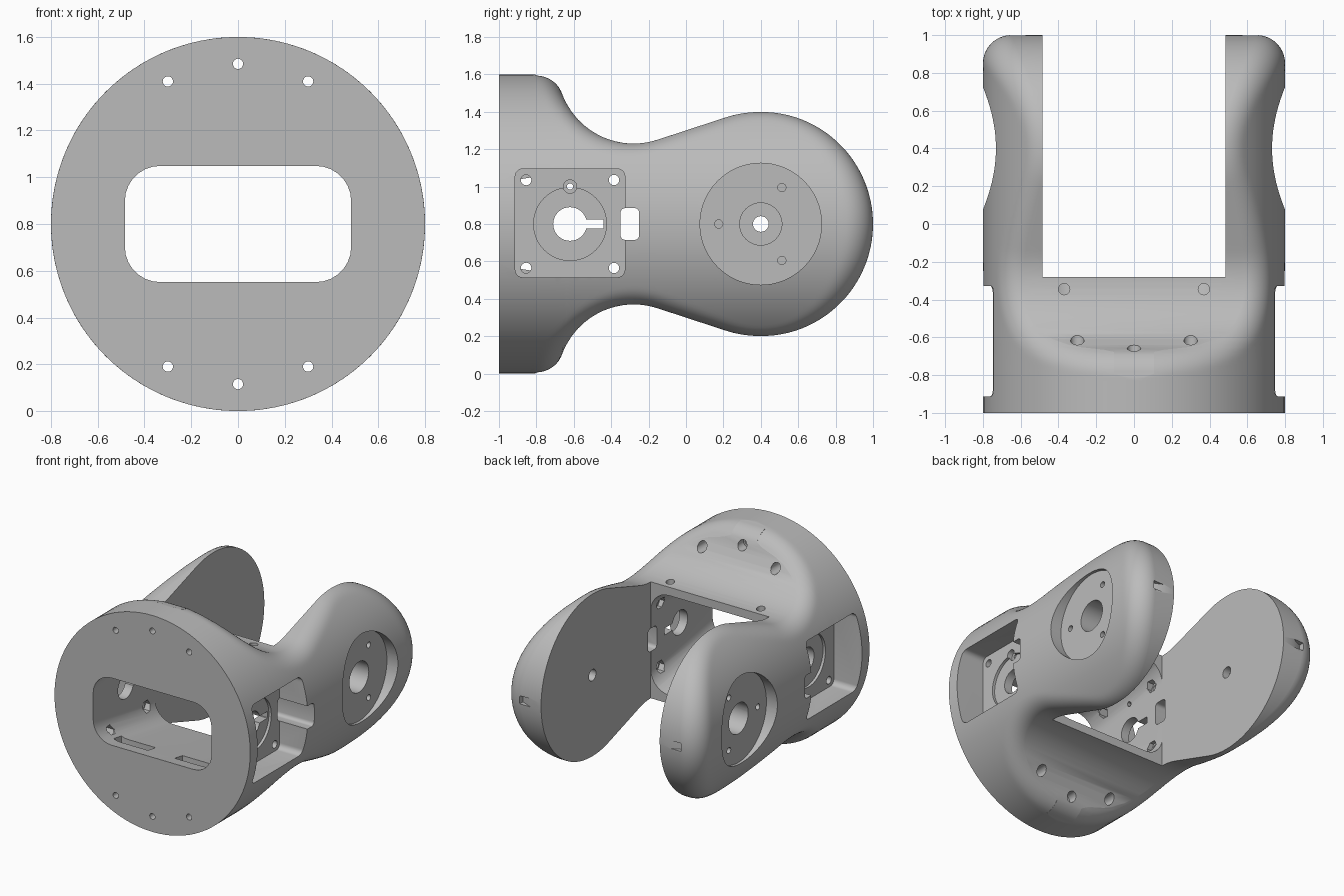
import bpy, bmesh, math
from math import sin, cos, pi, sqrt, hypot

if "Cube" in bpy.data.objects:
    bpy.data.objects.remove(bpy.data.objects["Cube"])

MID = 0.8       # height of the long axis
RAD = 0.8       # radius of the round body
EDGE = 0.15     # radius of the soft outer edge
INNER = 0.485   # half width of the fork gap

grey = bpy.data.materials.new("grey plastic")
grey.use_nodes = True
grey.diffuse_color = (0.5, 0.5, 0.5, 1)
grey.node_tree.nodes["Principled BSDF"].inputs["Base Color"].default_value = (0.5, 0.5, 0.5, 1)


def spread(a, b, n):
    return [a + (b - a) * i / (n - 1) for i in range(n)]


# Side profile, upper half: collar wall, waist arc, tangent line, round lobe.
# Each entry is (y, height above axis, inward normal y, inward normal z).
LOBE_Y, LOBE_R = 0.4, 0.6
WAIST_Y, WAIST_Z, WAIST_R = -0.28, 0.838, 0.408
TANGENT = math.radians(108)
profile = []
for t in spread(pi, TANGENT + pi, 90):
    profile.append((WAIST_Y + WAIST_R * cos(t), WAIST_Z + WAIST_R * sin(t), cos(t), sin(t)))
lobe = [(LOBE_Y + LOBE_R * cos(t), LOBE_R * sin(t), -cos(t), -sin(t)) for t in spread(TANGENT, 0, 100)]
for k in spread(0, 1, 30)[1:-1]:
    a, b = profile[89], lobe[0]
    profile.append((a[0] + (b[0] - a[0]) * k, a[1] + (b[1] - a[1]) * k, b[2], b[3]))
profile += lobe

# Centres of the ball that rolls along the soft edge
balls = []
for y, z, ny, nz in profile:
    cy, cz = y + EDGE * ny, z + EDGE * nz
    if abs(cz) <= RAD - EDGE:
        balls.append((cy, cz, sqrt((RAD - EDGE) ** 2 - cz * cz)))


def half_height(y):
    if y < profile[0][0]:
        return RAD
    for a, b in zip(profile, profile[1:]):
        if a[0] <= y <= b[0]:
            return a[1] + (b[1] - a[1]) * (y - a[0]) / (b[0] - a[0])
    return 0.0


def half_width(y, z):
    """Outer x of the body at (y, z), or None outside it."""
    z = abs(z)
    cz = z * (RAD - EDGE) / RAD
    if y < -0.9 or min(hypot(p[0] - y, p[1] - cz) for p in profile) >= EDGE:
        return sqrt(max(0, RAD * RAD - z * z))
    best = None
    for by, bz, bx in balls:
        d = (by - y) ** 2 + (bz - z) ** 2
        if d < (EDGE + 0.002) ** 2:
            x = bx + sqrt(max(0, EDGE * EDGE - d))
            if best is None or x > best:
                best = x
    return best


def finish(bm, name):
    bmesh.ops.recalc_face_normals(bm, faces=bm.faces)
    mesh = bpy.data.meshes.new(name)
    bm.to_mesh(mesh)
    bm.free()
    ob = bpy.data.objects.new(name, mesh)
    bpy.context.collection.objects.link(ob)
    return ob


# Solid body lofted from cross-sections
rows = [-1, -0.9] + spread(-0.83, -0.64, 16) + spread(-0.61, 0.36, 30)
rows += [LOBE_Y + LOBE_R * sin(t) for t in spread(0, 1.545, 26)]
bm = bmesh.new()
rings = []
for y in rows:
    low, high = 0.0, half_height(y)
    if half_width(y, high) is not None:
        low = high
    for _ in range(14):
        m = (low + high) / 2
        if half_width(y, m) is None:
            high = m
        else:
            low = m
    upper = []
    for t in spread(0, pi / 2, 25):
        z = low * sin(t)
        upper.append((max(0.001, half_width(y, z) or 0), z))
    side = [(x, -z) for x, z in reversed(upper[1:])] + upper
    loop = side + [(-x, z) for x, z in reversed(side)]
    rings.append([bm.verts.new((x, y, MID + z)) for x, z in loop])
for a, b in zip(rings, rings[1:]):
    for i in range(len(a)):
        j = (i + 1) % len(a)
        bm.faces.new((a[i], a[j], b[j], b[i]))
bm.faces.new(rings[0])
bm.faces.new(rings[-1])
body = finish(bm, "fork_bracket")
body.data.materials.append(grey)


# Cutter helpers
def rounded(cu, cv, hu, hv, r, n=8):
    pts = []
    for q, (su, sv) in enumerate(((1, 1), (-1, 1), (-1, -1), (1, -1))):
        for t in spread(q * pi / 2, (q + 1) * pi / 2, n):
            pts.append((cu + su * (hu - r) + r * cos(t), cv + sv * (hv - r) + r * sin(t)))
    return pts


def disc(cu, cv, r, n=32):
    return [(cu + r * cos(2 * pi * i / n), cv + r * sin(2 * pi * i / n)) for i in range(n)]


def prism(bm, axis, a, b, pts, end=None):
    place = {"x": lambda u, v, w: (w, u, v), "y": lambda u, v, w: (u, w, v),
             "z": lambda u, v, w: (u, v, w)}[axis]
    p = [bm.verts.new(place(u, v, a)) for u, v in pts]
    q = [bm.verts.new(place(u, v, b)) for u, v in (end or pts)]
    bm.faces.new(p)
    bm.faces.new(q)
    for i in range(len(p)):
        j = (i + 1) % len(p)
        bm.faces.new((p[i], p[j], q[j], q[i]))


def carve(bm, name):
    cutter = finish(bm, name)
    cutter.hide_render = True
    mod = body.modifiers.new(name, "BOOLEAN")
    mod.operation, mod.solver, mod.object = "DIFFERENCE", "EXACT", cutter
    bpy.context.view_layer.objects.active = body
    bpy.ops.object.modifier_apply(modifier=name)
    bpy.data.objects.remove(cutter)


# Gap between the fork arms
bm = bmesh.new()
prism(bm, "z", -0.2, 1.8, [(-INNER, -0.28), (INNER, -0.28), (INNER, 1.2), (-INNER, 1.2)])
carve(bm, "fork_gap")

# Cavity from the front window, flaring towards the gap
bm = bmesh.new()
prism(bm, "y", -1.05, -0.24, rounded(0, MID, INNER - 0.001, 0.24, 0.15),
      rounded(0, MID, INNER - 0.001, 0.375, 0.15))
carve(bm, "front_window")

# Motor pockets, bearing seats, rear marks and screw head bores
MOTOR_Y = -0.62
bm = bmesh.new()
for s in (1, -1):
    prism(bm, "x", s * 0.57, s * 0.9, rounded(MOTOR_Y, MID + 0.005, 0.293, 0.29, 0.04))
    prism(bm, "x", s * 0.71, s * 0.9, disc(LOBE_Y, MID, 0.325, 64))
    prism(bm, "z", MID - 0.03, MID + 0.03, [(s * 0.55, 1.01), (s * 0.66, 1.01), (s * 0.66, 0.96)])
screws = [(x, MID + s * z) for s in (1, -1) for x, z in ((0, 0.685), (0.3, 0.61), (-0.3, 0.61))]
for x, z in screws:
    prism(bm, "y", -0.72, -0.38, disc(x, z, 0.036, 20))
carve(bm, "pockets")

# Recesses and holes inside the pockets
bm = bmesh.new()
for s in (1, -1):
    prism(bm, "x", s * 0.55, s * 0.61, disc(MOTOR_Y, MID, 0.195, 48))
    prism(bm, "x", s * 0.54, s * 0.75, disc(LOBE_Y, MID, 0.113))
    prism(bm, "x", s * 0.41, s * 0.85, rounded(-0.3, MID, 0.05, 0.085, 0.025, 5))
    for k in (1, 3, 5):
        t = k * pi / 3
        prism(bm, "x", s * 0.62, s * 0.75, disc(LOBE_Y + 0.225 * cos(t), MID + 0.225 * sin(t), 0.022, 16))
    for dy in (-0.235, 0.235):
        for dz in (-0.235, 0.235):
            prism(bm, "x", s * 0.42, s * 0.6, disc(MOTOR_Y + dy, MID + dz, 0.028, 16))
    prism(bm, "z", 1.05, 1.5, disc(s * 0.37, -0.345, 0.03, 20))
for x, z in screws:
    prism(bm, "y", -1.1, -0.6, disc(x, z, 0.022, 20))
carve(bm, "recesses")

# Shaft holes, pin seats, hexagonal nut seats and floor slots
bm = bmesh.new()
for s in (1, -1):
    prism(bm, "x", s * 0.4, s * 0.62, disc(MOTOR_Y, MID, 0.09))
    prism(bm, "x", s * 0.4, s * 0.6, disc(LOBE_Y, MID, 0.042, 24))
    prism(bm, "x", s * 0.53, s * 0.6, disc(MOTOR_Y, MID + 0.2, 0.036, 20))
    prism(bm, "z", 0.46, 0.62, rounded(s * 0.25, -0.85, 0.14, 0.045, 0.005, 3))
    for dy in (-0.235, 0.235):
        for dz in (-0.235, 0.235):
            prism(bm, "x", s * 0.44, s * 0.515, disc(MOTOR_Y + dy, MID + dz, 0.045, 6))
carve(bm, "shaft_holes")

# Key slots and pin holes
bm = bmesh.new()
for s in (1, -1):
    prism(bm, "x", s * 0.41, s * 0.63, rounded(-0.53, MID, 0.09, 0.025, 0.003, 2))
    prism(bm, "x", s * 0.41, s * 0.6, disc(MOTOR_Y, MID + 0.2, 0.017, 12))
carve(bm, "key_slots")

# Smooth shading with crisp cut edges
bpy.ops.object.select_all(action="DESELECT")
body.select_set(True)
bpy.context.view_layer.objects.active = body
bpy.ops.object.shade_smooth_by_angle(angle=math.radians(30))
